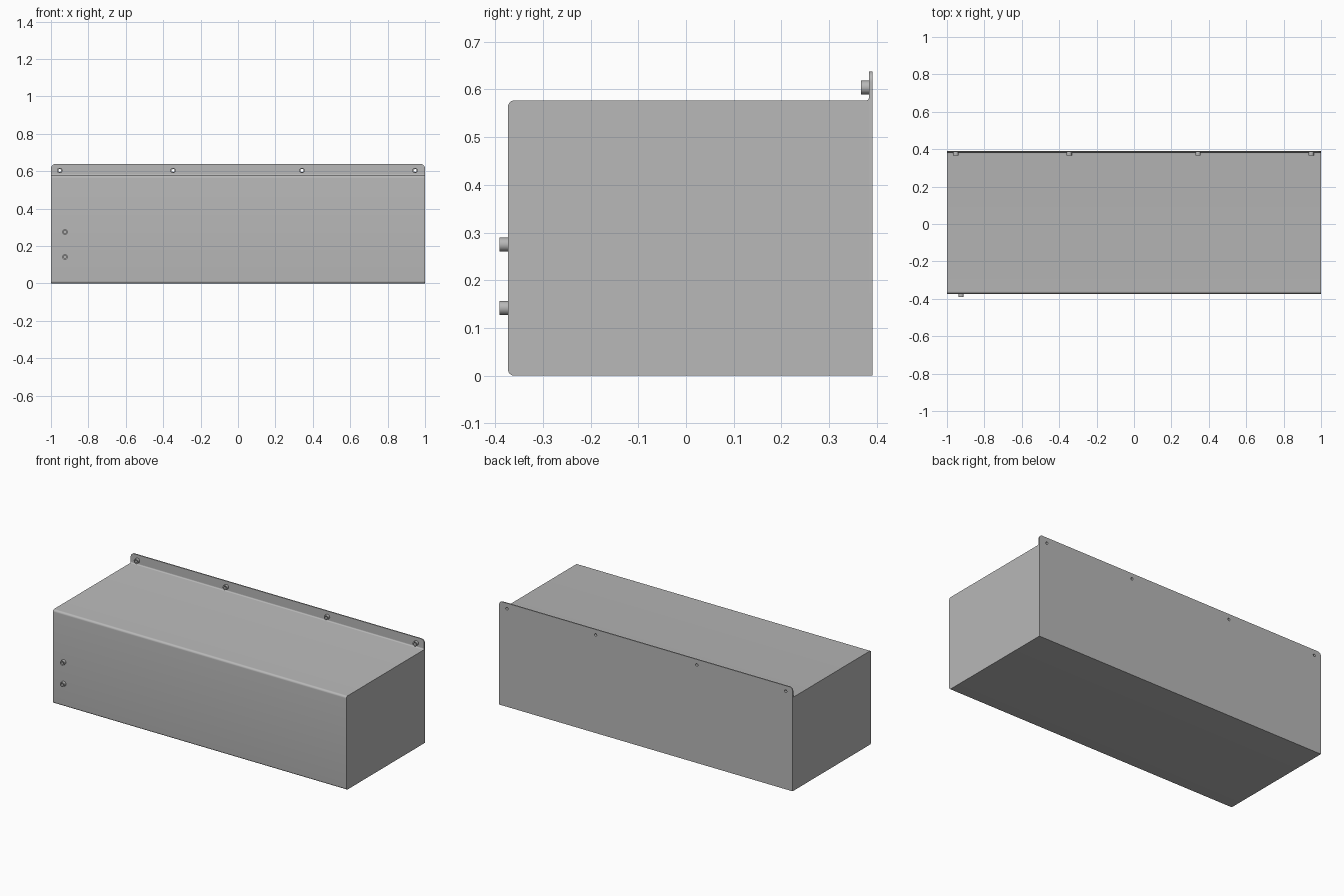
import bpy, bmesh, math

cube = bpy.data.objects.get("Cube")
if cube:
    bpy.data.objects.remove(cube, do_unlink=True)

metal = bpy.data.materials.new("grey_metal")
metal.use_nodes = True
GREY = (0.48, 0.48, 0.48, 1)
metal.diffuse_color = GREY
metal.node_tree.nodes["Principled BSDF"].inputs["Base Color"].default_value = GREY

FRONT, BACK, SHEET = -0.373, 0.391, 0.007
TOP, FLANGE_TOP, BEND = 0.577, 0.638, 0.013
INNER = BACK - SHEET
SCREW_Z, SCREW_R, HOLE_R = 0.604, 0.0145, 0.008
FLANGE_X = (-0.953, -0.347, 0.342, 0.947)


def arc(cx, cy, r, start, end, steps=8):
    """Points along an arc, angles in degrees."""
    angles = [math.radians(start + (end - start) * i / steps) for i in range(steps + 1)]
    return [(cx + r * math.cos(a), cy + r * math.sin(a)) for a in angles]


def circle(cx, cy, r):
    return arc(cx, cy, r, 0, 360, 24)[:-1]


def finish(name, mesh):
    mesh.materials.clear()
    mesh.materials.append(metal)
    obj = bpy.data.objects.new(name, mesh)
    bpy.context.collection.objects.link(obj)
    bpy.ops.object.select_all(action='DESELECT')
    obj.select_set(True)
    bpy.context.view_layer.objects.active = obj
    bpy.ops.object.shade_smooth_by_angle(angle=math.radians(30))
    return obj


def plate(name, loops, y0, y1):
    """Fill x-z outlines (inner loops become holes) and extrude from y0 to y1."""
    curve = bpy.data.curves.new(name + "_outline", 'CURVE')
    curve.dimensions = '2D'
    curve.fill_mode = 'BOTH'
    curve.extrude = (y1 - y0) / 2
    for loop in loops:
        spline = curve.splines.new('POLY')
        spline.points.add(len(loop) - 1)
        for point, (x, z) in zip(spline.points, loop):
            point.co = (x, z, 0, 1)
        spline.use_cyclic_u = True
    helper = bpy.data.objects.new(name + "_helper", curve)
    bpy.context.collection.objects.link(helper)
    graph = bpy.context.evaluated_depsgraph_get()
    mesh = bpy.data.meshes.new_from_object(helper.evaluated_get(graph))
    bpy.data.objects.remove(helper, do_unlink=True)
    bm = bmesh.new()
    bm.from_mesh(mesh)
    bmesh.ops.remove_doubles(bm, verts=bm.verts, dist=1e-5)
    for v in bm.verts:
        x, z, d = v.co
        v.co = (x, (y0 + y1) / 2 - d, z)
    bmesh.ops.recalc_face_normals(bm, faces=bm.faces)
    bm.to_mesh(mesh)
    bm.free()
    return finish(name, mesh)


# Box body: side profile with rounded front bends, swept along x
profile = arc(FRONT + BEND, BEND, BEND, 270, 180)
profile += arc(FRONT + BEND, TOP - BEND, BEND, 180, 90)
profile += arc(INNER - SHEET, TOP + SHEET, SHEET, 270, 360, 5)
profile += [(INNER, 0)]
bm = bmesh.new()
side = bm.faces.new([bm.verts.new((-1, y, z)) for y, z in profile])
swept = bmesh.ops.extrude_face_region(bm, geom=[side])["geom"]
bmesh.ops.translate(bm, vec=(2, 0, 0),
                    verts=[e for e in swept if isinstance(e, bmesh.types.BMVert)])
bmesh.ops.recalc_face_normals(bm, faces=bm.faces)
body_mesh = bpy.data.meshes.new("box_body")
bm.to_mesh(body_mesh)
bm.free()
finish("box_body", body_mesh)

# Back panel with rounded, drilled mounting flange
CORNER = 0.022
outline = [(-1, 0), (1, 0)]
outline += arc(1 - CORNER, FLANGE_TOP - CORNER, CORNER, 0, 90)
outline += arc(-1 + CORNER, FLANGE_TOP - CORNER, CORNER, 90, 180)
holes = [circle(x, SCREW_Z, HOLE_R) for x in FLANGE_X]
plate("back_panel", [outline] + holes, INNER, BACK)

# Hollow round standoffs on the flange and the front
for i, x in enumerate(FLANGE_X):
    plate(f"flange_standoff_{i + 1}",
          [circle(x, SCREW_Z, SCREW_R), circle(x, SCREW_Z, HOLE_R)], INNER - 0.017, INNER)
for name, z in (("upper", 0.275), ("lower", 0.142)):
    plate(f"front_standoff_{name}",
          [circle(-0.925, z, SCREW_R), circle(-0.925, z, HOLE_R)], -BACK, FRONT)
